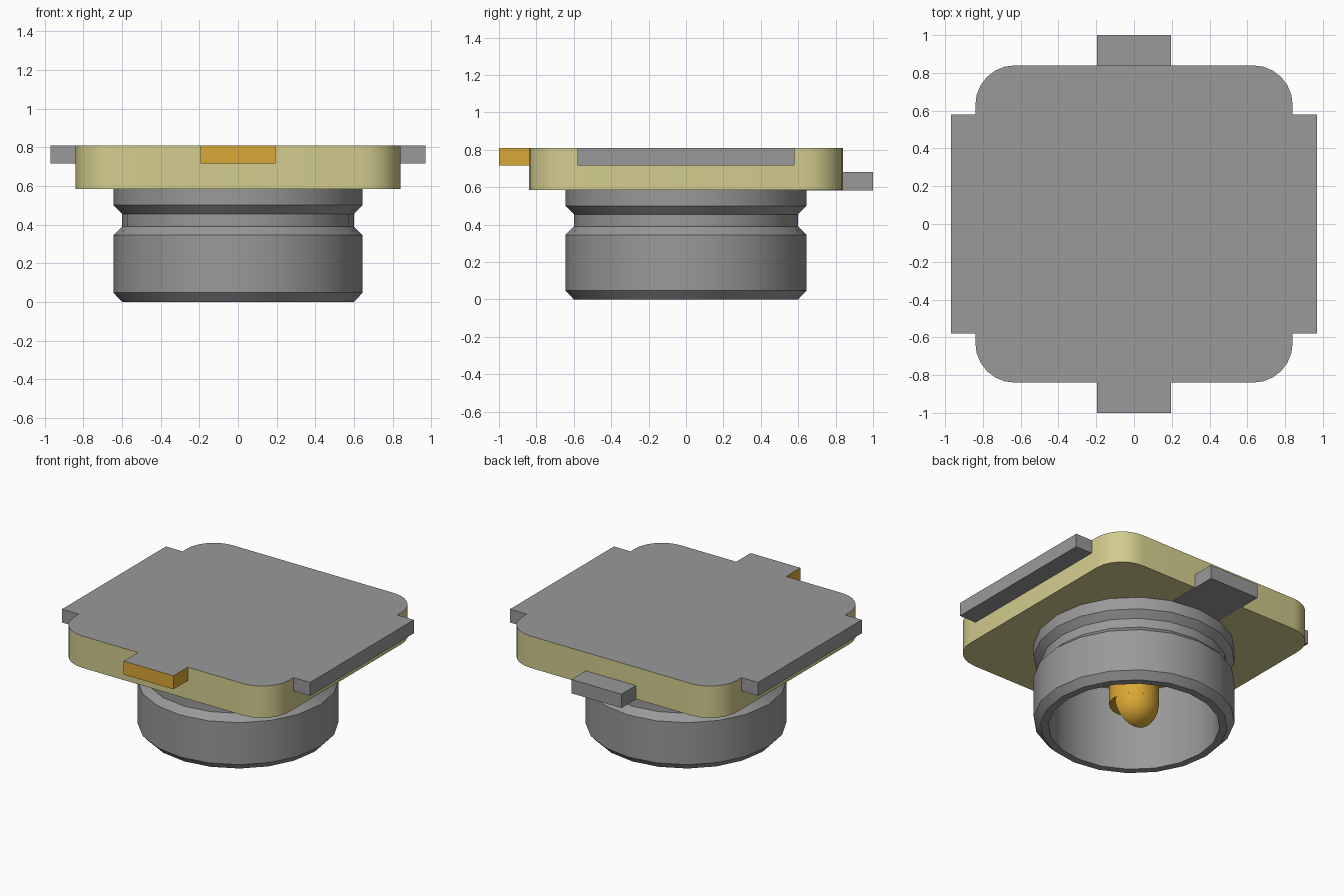
import bpy, bmesh, math
from mathutils import Matrix

cube = bpy.data.objects.get("Cube")
if cube:
    bpy.data.objects.remove(cube, do_unlink=True)


def material(name, rgb):
    m = bpy.data.materials.new(name)
    m.use_nodes = True
    m.diffuse_color = (*rgb, 1)
    bsdf = next(n for n in m.node_tree.nodes if n.type == 'BSDF_PRINCIPLED')
    bsdf.inputs["Base Color"].default_value = (*rgb, 1)
    return m


GREY = material("grey metal", (0.32, 0.32, 0.32))
GOLD = material("gold", (0.70, 0.39, 0.035))
CREAM = material("pale yellow plastic", (0.65, 0.61, 0.27))


def finish(name, bm, mats, smooth=False):
    """Turn a bmesh into an object; a second material goes on upward faces."""
    bmesh.ops.recalc_face_normals(bm, faces=bm.faces)
    bm.normal_update()
    if len(mats) > 1:
        for f in bm.faces:
            f.material_index = 1 if f.normal.z > 0.9 else 0
    me = bpy.data.meshes.new(name)
    bm.to_mesh(me)
    bm.free()
    for m in mats:
        me.materials.append(m)
    ob = bpy.data.objects.new(name, me)
    bpy.context.collection.objects.link(ob)
    if smooth:
        bpy.ops.object.select_all(action='DESELECT')
        ob.select_set(True)
        bpy.context.view_layer.objects.active = ob
        bpy.ops.object.shade_smooth_by_angle(angle=math.radians(30))
    return ob


def box(name, x, y, z, *mats):
    bm = bmesh.new()
    size = [b - a for a, b in (x, y, z)]
    mid = [(a + b) / 2 for a, b in (x, y, z)]
    bmesh.ops.create_cube(bm, size=1, matrix=Matrix.Translation(mid) @ Matrix.Diagonal((*size, 1)))
    return finish(name, bm, mats)


def lathe(name, profile, steps, mat, closed=False, start=0.0, sweep=math.tau):
    """Spin an (r, z) profile about z."""
    bm = bmesh.new()
    pts = profile + profile[:1] if closed else profile
    vs = [bm.verts.new((r * math.cos(start), r * math.sin(start), z)) for r, z in pts]
    es = [bm.edges.new(p) for p in zip(vs, vs[1:])]
    bmesh.ops.spin(bm, geom=vs + es, cent=(0, 0, 0), axis=(0, 0, 1), angle=sweep, steps=steps)
    bmesh.ops.remove_doubles(bm, verts=bm.verts, dist=1e-4)
    if sweep < math.tau:
        bmesh.ops.holes_fill(bm, edges=[e for e in bm.edges if e.is_boundary], sides=0)
    return finish(name, bm, [mat], smooth=True)


TOP, BASE, HALF, RAD = 0.81, 0.585, 0.84, 0.21

# rounded square insulator plate with a metal upper face
bm = bmesh.new()
outline = []
for k, (sx, sy) in enumerate([(1, 1), (-1, 1), (-1, -1), (1, -1)]):
    for i in range(7):
        a = math.radians(90 * k + 15 * i)
        outline.append(bm.verts.new((sx * (HALF - RAD) + RAD * math.cos(a),
                                     sy * (HALF - RAD) + RAD * math.sin(a), BASE)))
face = bm.faces.new(outline)
ext = bmesh.ops.extrude_face_region(bm, geom=[face])
bmesh.ops.translate(bm, vec=(0, 0, TOP - BASE),
                    verts=[g for g in ext["geom"] if isinstance(g, bmesh.types.BMVert)])
finish("insulator_plate", bm, [CREAM, GREY], smooth=True)

# ground tabs on both sides, signal tab in front, lower tab at the back
for side, s in (("left", 1), ("right", -1)):
    box(side + "_ground_tab", sorted((s * HALF, s * 0.97)), (-0.58, 0.58), (0.715, TOP), GREY)
box("front_signal_tab", (-0.195, 0.195), (-1, -HALF), (0.715, TOP), GOLD, GREY)
box("back_tab", (-0.195, 0.195), (0.58, 1), (BASE - 0.003, 0.68), GREY)

# hollow outer shell with a snap groove and chamfered rim
lathe("outer_shell", [(0.55, BASE), (0.645, BASE), (0.645, 0.50), (0.60, 0.455), (0.60, 0.39),
                      (0.645, 0.345), (0.645, 0.048), (0.60, 0), (0.55, 0)], 20, GREY, closed=True)

# centre pin with a half dome on its back half
R, ZP = 0.16, 0.16
lathe("centre_pin", [(0, BASE), (R, BASE), (R, ZP), (0, ZP)], 20, GOLD)
dome = [(R * math.cos(math.radians(a)), ZP - R * math.sin(math.radians(a))) for a in range(0, 90, 15)]
lathe("pin_tip", dome + [(0, ZP - R)], 12, GOLD, sweep=math.pi)
